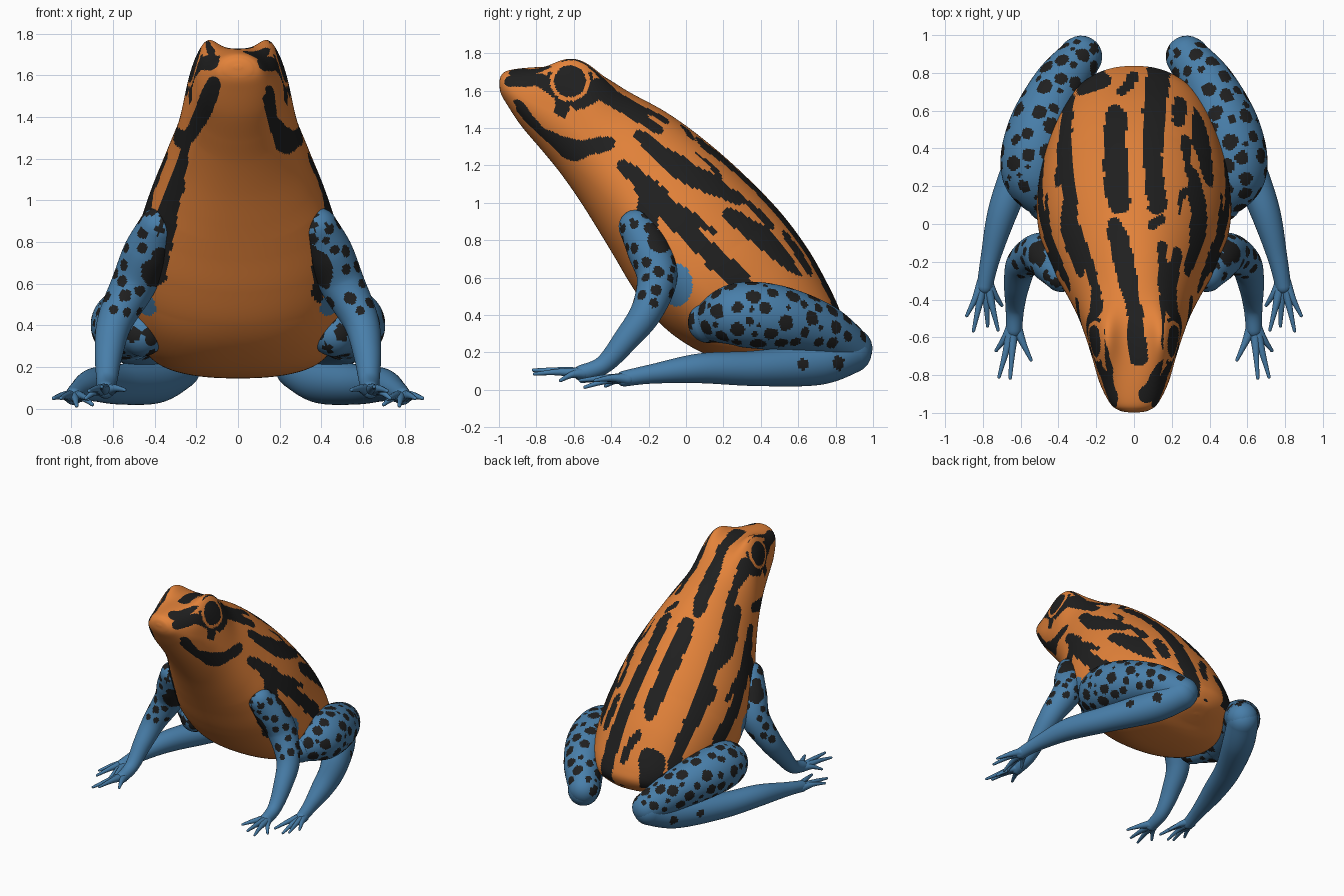
import bpy, bmesh, math, random
from mathutils import Vector, noise

if "Cube" in bpy.data.objects:
    bpy.data.objects.remove(bpy.data.objects["Cube"])

random.seed(4)


def material(name, rgb):
    m = bpy.data.materials.new(name)
    m.diffuse_color = (*rgb, 1)
    m.use_nodes = True
    m.node_tree.nodes["Principled BSDF"].inputs["Base Color"].default_value = m.diffuse_color
    return m


MATS = [material("orange_skin", (0.77, 0.225, 0.042)),
        material("black_marking", (0.014, 0.014, 0.014)),
        material("blue_skin", (0.065, 0.21, 0.40))]
ORANGE, BLACK, BLUE = 0, 1, 2


def spline(keys, steps):
    """Catmull-Rom interpolation of tuples of any length."""
    out, n = [], len(keys) - 1
    for i in range(steps + 1):
        s = min(i * n / steps, n - 1e-6)
        k, t = int(s), s - int(s)
        p = [keys[min(max(k + d, 0), n)] for d in (-1, 0, 1, 2)]
        out.append([0.5 * (2 * b + (c - a) * t + (2 * a - 5 * b + 4 * c - d) * t * t
                           + (3 * b - a - 3 * c + d) * t ** 3)
                    for a, b, c, d in zip(*p)])
    return out


def loft(name, rings):
    """Closed smooth skin through a list of rings of points."""
    bm = bmesh.new()
    vs = [[bm.verts.new(p) for p in r] for r in rings]
    m = len(vs[0])
    for a, b in zip(vs, vs[1:]):
        for j in range(m):
            bm.faces.new((a[j], a[(j + 1) % m], b[(j + 1) % m], b[j]))
    bm.faces.new(vs[0])
    bm.faces.new(vs[-1])
    bmesh.ops.recalc_face_normals(bm, faces=bm.faces)
    me = bpy.data.meshes.new(name)
    for f in bm.faces:
        f.smooth = True
    bm.to_mesh(me)
    bm.free()
    for m in MATS:
        me.materials.append(m)
    ob = bpy.data.objects.new(name, me)
    bpy.context.collection.objects.link(ob)
    return ob


def tube(name, keys, steps, sides, sx):
    """Tapered limb with round ends; keys are (x, y, z, radius)."""
    path = [(Vector((p[0] * sx, p[1], p[2])), p[3]) for p in spline(keys, steps)]
    n, rings = len(path), []

    def ring(c, r, t):
        u = t.cross(Vector((1, 0, 0))).normalized()
        v = t.cross(u)
        rings.append([c + r * (math.cos(a) * u + math.sin(a) * v)
                      for a in (2 * math.pi * j / sides for j in range(sides))])

    tan = [(path[min(i + 1, n - 1)][0] - path[max(i - 1, 0)][0]).normalized() for i in range(n)]
    caps = [math.radians(a) for a in (86, 72, 58, 44, 30, 15)]
    for a in caps:
        ring(path[0][0] - tan[0] * path[0][1] * math.sin(a), path[0][1] * math.cos(a), tan[0])
    for (c, r), t in zip(path, tan):
        ring(c, r, t)
    for a in reversed(caps):
        ring(path[-1][0] + tan[-1] * path[-1][1] * math.sin(a), path[-1][1] * math.cos(a), tan[-1])
    ob = loft(name, rings)
    for f in ob.data.polygons:
        f.material_index = BLUE
    return ob


def spots(ob, count, rmin, rmax, allowed, placed=()):
    """Scatter round black spots over the allowed part of a limb, large ones first."""
    faces = list(ob.data.polygons)
    pool = [f.center.copy() for f in faces if allowed(f.center)]
    done = [(Vector(c), r) for c, r in placed]
    for i in range(1000):
        c, r = random.choice(pool), rmax + (rmin - rmax) * min(1, i / 500)
        if len(done) < count and all((c - d).length > r + q + 0.013 for d, q in done):
            done.append((c, r))
    for f in faces:
        w = 1 + 0.25 * noise.noise(f.center * 20)
        if any((f.center - d).length < q * w for d, q in done):
            f.material_index = BLACK


# ---- stripes: runs of (a, b, radius) in top, side and front projection
TOP_LEFT = [
    [(-.36, .78, .04), (-.38, .4, .045), (-.35, 0, .055), (-.26, -.28, .06), (-.2, -.6, .045), (-.12, -.93, .03)],
    [(-.1, .58, .05), (-.1, .3, .06), (-.08, .12, .06)],
    [(-.1, 0, .035), (-.05, -.2, .055), (0, -.45, .035), (.03, -.71, .04)],
    [(-.52, .27, .05), (-.45, .08, .055)], [(-.51, -.13, .05), (-.47, -.2, .03)],
    [(-.27, .72, .03), (-.18, .76, .05)], [(-.06, .7, .02), (0, .78, .025)]]
TOP_RIGHT = [
    [(.13, .8, .06), (.11, .6, .055), (.1, .3, .045), (.12, .1, .045)],
    [(.24, .64, .03), (.24, .56, .035)], [(.27, .45, .02), (.32, .27, .04)],
    [(.27, .14, .04), (.3, -.22, .035)], [(.1, .0, .025), (.14, .02, .025)],
    [(.15, -.12, .02), (.17, -.4, .03), (.21, -.66, .055)],
    [(.07, -.9, .04), (.2, -.72, .035)], [(.45, .2, .03), (.46, -.08, .03), (.48, -.25, .05)]]
SIDE = [
    [(-.9, 1.52, .025), (-.78, 1.35, .05), (-.6, 1.28, .05), (-.42, 1.32, .03)],
    [(-.94, 1.67, .04), (-.8, 1.66, .03), (-.7, 1.62, .05)],
    [(-.67, 1.5, .035), (-.65, 1.6, .03)], [(-.58, 1.53, .03), (-.5, 1.56, .03)],
    [(-.47, 1.61, .05), (-.3, 1.5, .04), (-.14, 1.39, .015)],
    [(-.33, 1.2, .03), (-.17, 1.04, .06), (.02, .83, .045), (.29, .58, .055)],
    [(-.2, 1.02, .05), (-.22, .84, .07)],
    [(-.25, 1.36, .03), (-.03, 1.18, .055), (.28, 1.03, .04)],
    [(.23, .94, .03), (.43, .8, .055), (.6, .63, .02)],
    [(-.05, .98, .015), (.15, .84, .015)]]
FRONT = [
    [(-.12, 1.55, .04), (-.2, 1.41, .06), (-.26, 1.29, .03), (-.29, 1.1, .035), (-.36, .9, .06), (-.42, .65, .07)],
    [(.15, 1.48, .03), (.2, 1.36, .05), (.29, 1.29, .045)],
    [(.4, .8, .04), (.42, .57, .06)]]


def striped(runs, a, b, wob):
    for run in runs:
        for (x0, y0, r0), (x1, y1, r1) in zip(run, run[1:]):
            dx, dy = x1 - x0, y1 - y0
            t = ((a - x0) * dx + (b - y0) * dy) / (dx * dx + dy * dy)
            t = min(max(t, 0), 1)
            r = r0 + (r1 - r0) * t + wob
            if math.hypot(a - x0 - t * dx, b - y0 - t * dy) < r:
                return True
    return False


def skin(c, n):
    """Orange, black or blue, by the place and direction of a face."""
    wob = 0.004 + 0.014 * noise.noise(c * 12)
    eye = math.hypot(c.y + .62, c.z - 1.65)
    up = .6 * n.y + .8 * n.z
    if abs(c.x) > .12 and eye < .107 and abs(n.x) > .3:
        return BLACK if eye < .085 else ORANGE
    if abs(c.x) > .15 and .107 <= eye < .125 and c.z < 1.7:
        return BLACK
    # blue armpit
    if abs(c.x) > .35 and math.hypot(c.y + .05, (c.z - .56) * .75) < .085:
        return BLUE
    if n.x > .62 or (n.x < -.8 and up > -.35) or (n.x < -.6 and c.y < -.4 and up > -.35):
        return int(striped(SIDE, c.y, c.z, wob))
    if up > 0:
        return int(striped(TOP_LEFT if c.x < -.12 else TOP_LEFT + TOP_RIGHT, c.x, c.y, wob))
    return int(striped(FRONT, c.x, c.z, wob))


# ---- body and head: back y, back z, belly y, belly z, half width
BODY = [(-.998, 1.65, -.998, 1.63, .02), (-.985, 1.685, -.99, 1.585, .075),
        (-.94, 1.71, -.96, 1.53, .125), (-.8, 1.725, -.88, 1.41, .18),
        (-.62, 1.725, -.77, 1.28, .222), (-.47, 1.69, -.68, 1.17, .258),
        (-.3, 1.59, -.58, 1.03, .303), (-.1, 1.48, -.485, .88, .365),
        (.1, 1.335, -.385, .715, .435), (.3, 1.16, -.29, .555, .49),
        (.5, .955, -.18, .40, .515), (.65, .755, -.05, .28, .50),
        (.755, .57, .12, .185, .46), (.82, .43, .3, .15, .39),
        (.835, .35, .5, .15, .27), (.79, .27, .62, .19, .12), (.72, .23, .7, .22, .015)]
rings = []
for ty, tz, by, bz, w in spline(BODY, 340):
    ring = []
    brow = math.exp(-((ty + .60) / .16) ** 2)
    # share of the section height at which it is widest
    widest = .45 - .09 * min(max((ty + .5) / .5, 0), 1)
    rump = min(max((ty - .5) / .3, 0), 1)
    for j in range(200):
        a = 2 * math.pi * j / 200
        ca, sa = math.cos(a), math.sin(a)
        # squarer upper head where the eyes sit, squarer rump
        p = 2 / (2 + 1.8 * brow + .35 * rump) if sa > 0 else 2 / (2.1 + .25 * rump)
        x = w * math.copysign(abs(ca) ** p, ca)
        s = math.copysign(abs(sa) ** p, sa)
        h = widest + ((1 - widest) if s > 0 else widest) * s
        lift = .062 * brow * math.exp(-((abs(x) - .15) / .065) ** 2) * max(s, 0)
        ring.append((x, by + (ty - by) * h, bz + (tz - bz) * h + lift))
    rings.append(ring)
body = loft("body", rings)
for f in body.data.polygons:
    f.material_index = skin(f.center, f.normal)

# ---- limbs: x, y, z, radius
THIGH = [(.46, .12, .36, .11), (.53, .27, .40, .17), (.50, .48, .385, .175),
         (.40, .72, .32, .145), (.28, .885, .22, .112)]
SHANK = [(.29, .88, .2, .112), (.4, .7, .14, .115), (.57, .38, .115, .095),
         (.69, .08, .115, .08), (.76, -.18, .085, .052), (.79, -.33, .06, .042)]
ARM = [(.385, -.265, .87, .095), (.435, -.20, .75, .115), (.50, -.155, .6, .108),
       (.59, -.21, .42, .086), (.62, -.32, .27, .068), (.63, -.44, .135, .05), (.635, -.56, .09, .042)]
FINGERS = [(.545, -.72, .09), (.655, -.815, .105), (.715, -.81, .085), (.73, -.67, .05)]
TOES = [(.72, -.56, .045), (.775, -.54, .014), (.85, -.565, .05), (.885, -.485, .05), (.7, -.43, .02)]


def digits(name, base, tips, side, sx):
    bx, by, bz = base
    for i, (x, y, z) in enumerate(tips):
        start = (bx + (x - bx) * .15, by, bz, .032)
        mid = (bx + (x - bx) * .55, by + (y - by) * .5, bz + (z - bz) * .4 + .008, .018)
        tube(f"{side}_{name}_{i + 1}", [start, mid, (x, y, z, .009)], 10, 10, sx)


for side, sx in (("right", 1), ("left", -1)):
    thigh = tube(f"{side}_thigh", THIGH, 130, 88, sx)
    spots(thigh, 90, .014, .042, lambda c: c.y < .97 and c.z > .24)
    shank = tube(f"{side}_shank", SHANK, 90, 48, sx)
    spots(shank, 2, .02, .03, lambda c: c.y > .5,
          [((.55 * sx, .62, .14), .032), ((.45 * sx, .81, .14), .036)])
    arm = tube(f"{side}_arm", ARM, 120, 72, sx)
    spots(arm, 38, .012, .03, lambda c: c.z > .46,
          [((.52 * sx, -.14, .8), .07), ((.47 * sx, -.2, .84), .05), ((.35 * sx, -.25, .68), .115)])
    digits("finger", (.635, -.55, .088), FINGERS, side, sx)
    digits("toe", (.788, -.31, .058), TOES, side, sx)
